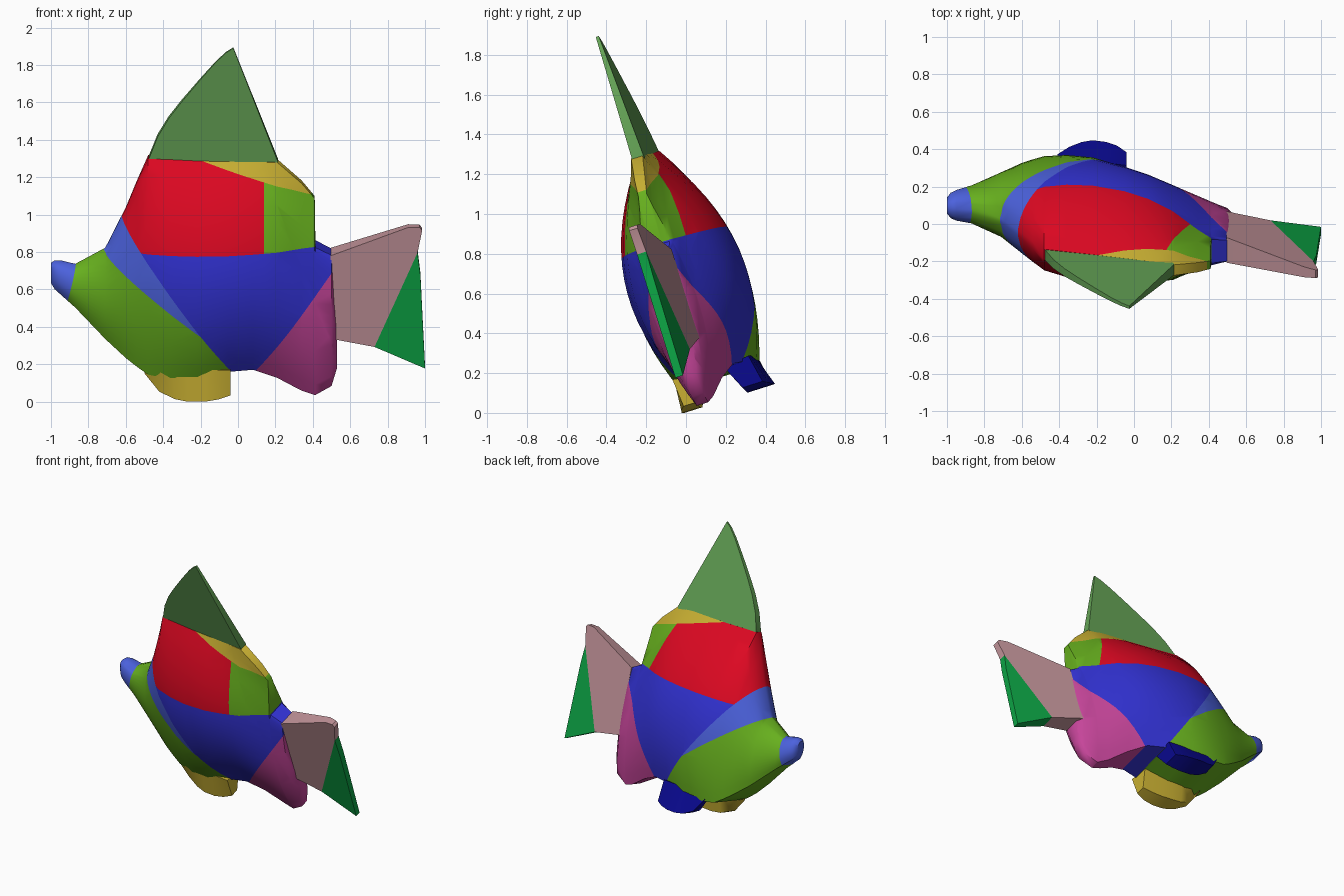
import bpy, bmesh, math
from mathutils import Vector, Matrix

cube = bpy.data.objects.get("Cube")
if cube:
    bpy.data.objects.remove(cube, do_unlink=True)

# The fish is modelled upright as (length, side, height), then rolled and slewed
ROLL = math.radians(17.5)
S, C = math.sin(ROLL), math.cos(ROLL)
POSE = Matrix(((1, 0, 0, 0), (-0.125, C, -S, 0), (0, S, C, 0.6), (0, 0, 0, 1)))


def linear(c):
    c /= 255
    return c / 12.92 if c <= 0.04045 else ((c + 0.055) / 1.055) ** 2.4


def material(name, rgb):
    m = bpy.data.materials.new(name)
    m.use_nodes = True
    col = (*[linear(c) for c in rgb], 1)
    m.diffuse_color = col
    node = next(n for n in m.node_tree.nodes if n.type == 'BSDF_PRINCIPLED')
    node.inputs["Base Color"].default_value = col
    return m


SAGE = material("sage green", (101, 164, 86))
YELLOW = material("mustard yellow", (200, 175, 50))
RED = material("red", (222, 8, 34))
LIME = material("lime green", (103, 176, 30))
BLUE = material("blue", (50, 50, 212))
SKY = material("light blue", (76, 98, 222))
NAVY = material("navy", (9, 9, 142))
PINK = material("dusty pink", (192, 146, 152))
MAGENTA = material("magenta", (198, 69, 154))
GREEN = material("emerald green", (12, 163, 68))


def side(line, p):
    """Positive above / right of a line given as two (length, height) points."""
    (x1, z1), (x2, z2) = line
    return (p.x - x1) * (z1 - z2) + (p.z - z1) * (x2 - x1)


def cut(bm, line):
    (x1, z1), (x2, z2) = line
    bmesh.ops.bisect_plane(bm, geom=bm.verts[:] + bm.edges[:] + bm.faces[:], dist=1e-5,
                           plane_co=(x1, 0, z1), plane_no=Vector((z1 - z2, 0, x2 - x1)).normalized())


def loft(bm, rings):
    rows = [[bm.verts.new(p) for p in r] for r in rings]
    n = len(rows[0])
    for a, b in zip(rows, rows[1:]):
        for i in range(n):
            j = (i + 1) % n
            bm.faces.new((a[i], a[j], b[j], b[i]))
    bm.faces.new(rows[0])
    bm.faces.new(rows[-1][::-1])


def finish(bm, name, mats, rule=None):
    bmesh.ops.recalc_face_normals(bm, faces=bm.faces[:])
    for f in bm.faces:
        if rule:
            f.material_index = mats.index(rule(f.calc_center_median()))
    bm.transform(POSE)
    me = bpy.data.meshes.new(name)
    bm.to_mesh(me)
    bm.free()
    for m in mats:
        me.materials.append(m)
    ob = bpy.data.objects.new(name, me)
    bpy.context.collection.objects.link(ob)
    bpy.ops.object.select_all(action='DESELECT')
    ob.select_set(True)
    bpy.context.view_layer.objects.active = ob
    bpy.ops.object.shade_smooth_by_angle(angle=math.radians(45))
    return ob


# Body: length, top, bottom, half widths at the top, the widest point and the belly,
# then sharpness of the upper half, cut-off height and sideways lean
STATIONS = [
    (-1.00, 0.145, 0.045, 0.01, 0.040, 0.03, 0.5),
    (-0.98, 0.160, 0.015, 0.01, 0.066, 0.045, 0.5),
    (-0.95, 0.160, -0.01, 0.01, 0.080, 0.055, 0.5),
    (-0.87, 0.140, -0.08, 0.01, 0.098, 0.07, 0.5),
    (-0.71, 0.230, -0.24, 0.01, 0.158, 0.12, 0.55),
    (-0.60, 0.455, -0.335, 0.015, 0.208, 0.158, 0.7),
    (-0.54, 0.605, -0.38, 0.02, 0.230, 0.172, 0.85),
    (-0.48, 0.743, -0.42, 0.03, 0.252, 0.185),
    (-0.36, 0.738, -0.44, 0.03, 0.285, 0.20),
    (-0.22, 0.730, -0.44, 0.03, 0.301, 0.20),
    (-0.05, 0.726, -0.41, 0.03, 0.288, 0.165),
    (0.08, 0.724, -0.41, 0.03, 0.262, 0.13, 1.15),
    (0.21, 0.722, -0.465, 0.03, 0.220, 0.085, 1.3, 9, -0.01),
    (0.34, 0.605, -0.545, 0.027, 0.155, 0.045, 1.4, 9, -0.02),
    (0.41, 0.520, -0.57, 0.022, 0.125, 0.03, 1.3, 9, -0.028),
    (0.414, 0.515, -0.57, 0.022, 0.123, 0.03, 1.3, 0.26, -0.028),
    (0.50, 0.420, -0.52, 0.022, 0.090, 0.03, 1, 0.215, -0.028),
    (0.53, 0.200, -0.42, 0.02, 0.050, 0.025, 1, -0.20, -0.024),
]
N, WIDEST = 16, 0.41


def section(x, top, bottom, w_top, w_max, w_bot, power=1, cap=9, lean=0):
    half = []
    for i in range(N + 1):
        t = i / N
        if t > WIDEST:
            end, fall = w_top, (1 - ((t - WIDEST) / (1 - WIDEST)) ** 2) ** power
        else:
            end, fall = w_bot, 1 - ((WIDEST - t) / WIDEST) ** 2
        half.append((end + (w_max - end) * fall, min(cap, bottom + t * (top - bottom)), lean * (1.4 - t)))
    return [(x, v + k, z) for v, z, k in half] + [(x, k - v, z) for v, z, k in reversed(half)]


MOUTH = ((-0.91, -0.04), (-0.87, 0.13))
HEAD = ((-0.71, 0.22), (-0.20, -0.18))
COLLAR = ((-0.62, 0.41), (-0.20, -0.18))
BACK = ((-1.0, 0.268), (1.0, 0.268))
RUMP_FRONT = ((0.14, 1.0), (0.14, 0.0))
RUMP_BACK = ((0.155, 0.66), (0.30, 0.27))
RIDGE = ((-0.18, 0.725), (0.40, 0.54))
ANAL = ((0.10, -0.41), (0.50, 0.12))


def body_colour(p):
    if side(MOUTH, p) > 0:
        return SKY
    if side(COLLAR, p) < 0:
        return LIME if side(HEAD, p) < 0 else SKY
    if p.z > 0.268:
        if p.x > -0.18 and side(RIDGE, p) > 0:
            return YELLOW
        return LIME if side(RUMP_FRONT if p.y < 0 else RUMP_BACK, p) > 0 else RED
    return MAGENTA if side(ANAL, p) < 0 else BLUE


bm = bmesh.new()
loft(bm, [section(*s) for s in STATIONS])
for line in (MOUTH, HEAD, COLLAR, BACK, RUMP_FRONT, RUMP_BACK, RIDGE, ANAL):
    cut(bm, line)
finish(bm, "body", [SKY, LIME, RED, YELLOW, BLUE, MAGENTA], body_colour)


# Upright fins: an outline with a tapering thickness and a slight lean
def fin(name, outline, thick, lean, mats, line=None, rule=None):
    bm = bmesh.new()
    loft(bm, [[(x, lean(x, z) + s * thick(x, z), z) for x, z in outline] for s in (-1, 1)])
    if line:
        cut(bm, line)
    return finish(bm, name, mats, rule)


fin("dorsal_fin",
    [(-0.475, 0.70), (-0.475, 0.745), (-0.43, 0.865), (-0.37, 0.97), (-0.30, 1.065), (-0.20, 1.19),
     (-0.12, 1.285), (-0.065, 1.34), (-0.025, 1.367), (0.215, 0.72), (0.21, 0.70)],
    lambda x, z: 0.008 + 0.022 * (1.367 - z) / 0.64,
    lambda x, z: -0.04 * (z - 0.72) / 0.65, [SAGE])

SPLIT = ((0.73, -0.30), (0.96, 0.225))
fin("tail_fin",
    [(0.495, 0.215), (0.495, -0.25), (0.73, -0.30), (1.0, -0.425), (0.975, 0.10), (0.96, 0.225),
     (0.985, 0.35), (0.97, 0.367), (0.91, 0.367)],
    lambda x, z: 0.070 - 0.100 * (x - 0.5),
    lambda x, z: -0.014 - 0.05 * (x - 0.5), [PINK, GREEN], SPLIT,
    lambda p: GREEN if side(SPLIT, p) < 0 else PINK)

# Belly fins: share of the length, bottom, outer and inner offsets at the bottom
BELLY = [(0.0, -0.42, 0.18, 0.16), (0.17, -0.515, 0.20, 0.14), (0.35, -0.55, 0.225, 0.13),
         (0.51, -0.56, 0.24, 0.125), (0.70, -0.56, 0.24, 0.125), (0.86, -0.55, 0.23, 0.125),
         (1.0, -0.535, 0.205, 0.125)]
for name, s, start, spread, mat in (("belly_fin_front", -1, -0.50, -0.018, YELLOW),
                                    ("belly_fin_back", 1, -0.41, 0.024, NAVY)):
    bm = bmesh.new()
    loft(bm, [[(x, s * (vi - 0.06), -0.41), (x, s * min(vo, 0.20), -0.39),
               (x, s * (vo + spread), zb), (x, s * vi, zb)]
              for x, zb, vo, vi in [(start + (-0.04 - start) * k, *rest) for k, *rest in BELLY]])
    finish(bm, name, [mat])
